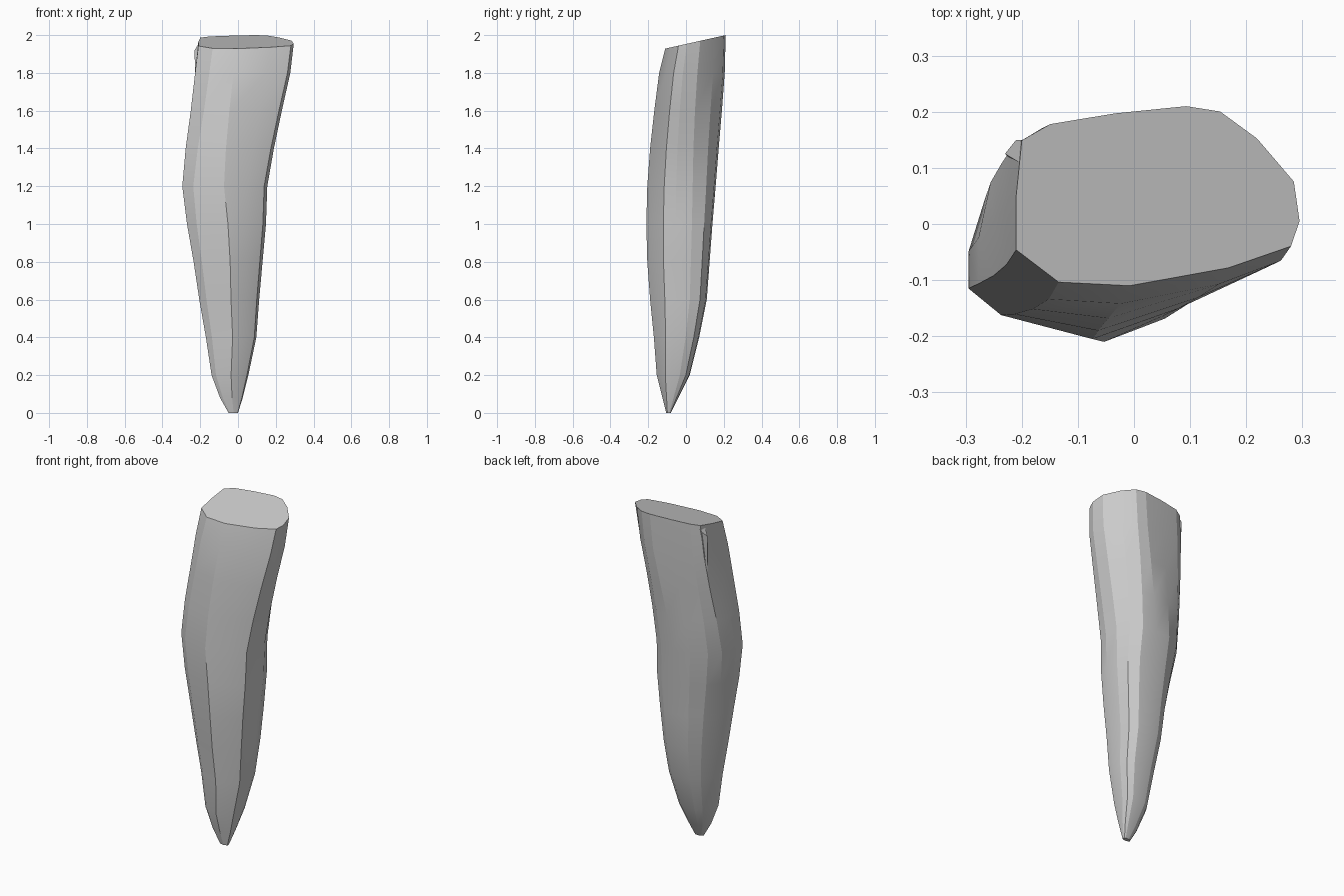
import bpy, bmesh

if "Cube" in bpy.data.objects:
    bpy.data.objects.remove(bpy.data.objects["Cube"])

# Normalised outlines (0..1 in x and y), starting at the front ridge
LOW = [(.53, 0), (.78, .12), (.96, .26), (1, .45), (1, .7), (.95, .88), (.82, .98),
       (.6, 1), (.38, .97), (.2, .82), (.08, .62), (0, .4), (0, .27), (.12, .16)]
TOP = [(.4, 0), (.75, .1), (.97, .22), (1, .36), (.98, .58), (.85, .82), (.72, .97),
       (.6, 1), (.35, .96), (.12, .9), (.02, .81), (0, .5), (0, .2), (.15, .02)]

# Height, then left, right, front and back extents of each section
SECTIONS = [
    (0, -.05, 0, -.105, -.08), (.08, -.095, .025, -.125, -.04),
    (.2, -.14, .055, -.155, .02), (.4, -.17, .097, -.17, .07),
    (.6, -.205, .112, -.19, .11), (.8, -.235, .13, -.205, .125),
    (1, -.27, .148, -.21, .14), (1.2, -.295, .155, -.205, .157),
    (1.4, -.277, .19, -.19, .173), (1.6, -.25, .232, -.168, .19),
    (1.8, -.227, .277, -.142, .205), (1.93, -.21, .295, -.11, .21)]


def make_object(name, bm):
    bmesh.ops.recalc_face_normals(bm, faces=bm.faces)
    mesh = bpy.data.meshes.new(name)
    bm.to_mesh(mesh)
    bm.free()
    obj = bpy.data.objects.new(name, mesh)
    bpy.context.collection.objects.link(obj)
    return obj


def bridge(bm, a, b):
    n = len(a)
    for i in range(n):
        j = (i + 1) % n
        bm.faces.new((a[i], a[j], b[j], b[i]))


# Hewn stake: sections blend from faceted point to rounded head, slanted cut on top
bm = bmesh.new()
rings = []
for z, x0, x1, y0, y1 in SECTIONS:
    t = min(max((z - .8) / 1.1, 0), 1)
    t = t * t * (3 - 2 * t)
    ring = []
    for (ua, va), (ub, vb) in zip(LOW, TOP):
        x = x0 + (x1 - x0) * (ua + (ub - ua) * t)
        y = y0 + (y1 - y0) * (va + (vb - va) * t)
        ring.append(bm.verts.new((x, y, 1.953 + .224 * y if z > 1.9 else z)))
    if rings:
        bridge(bm, rings[-1], ring)
    rings.append(ring)
bm.faces.new(rings[0][::-1])
bm.faces.new(rings[-1])
stake = make_object("wooden_stake", bm)
bpy.context.view_layer.objects.active = stake
stake.select_set(True)
bpy.ops.object.shade_smooth_by_angle(angle=.25)

# Small splinter lifting off the upper left corner
bm = bmesh.new()
head = [bm.verts.new(p) for p in
        ((-.195, .15, 1.97), (-.21, .15, 1.95), (-.23, .125, 1.92), (-.205, .11, 1.96))]
foot = bm.verts.new((-.225, .12, 1.68))
bm.faces.new(head)
for i in range(4):
    bm.faces.new((head[i], head[(i + 1) % 4], foot))
make_object("splinter", bm)
